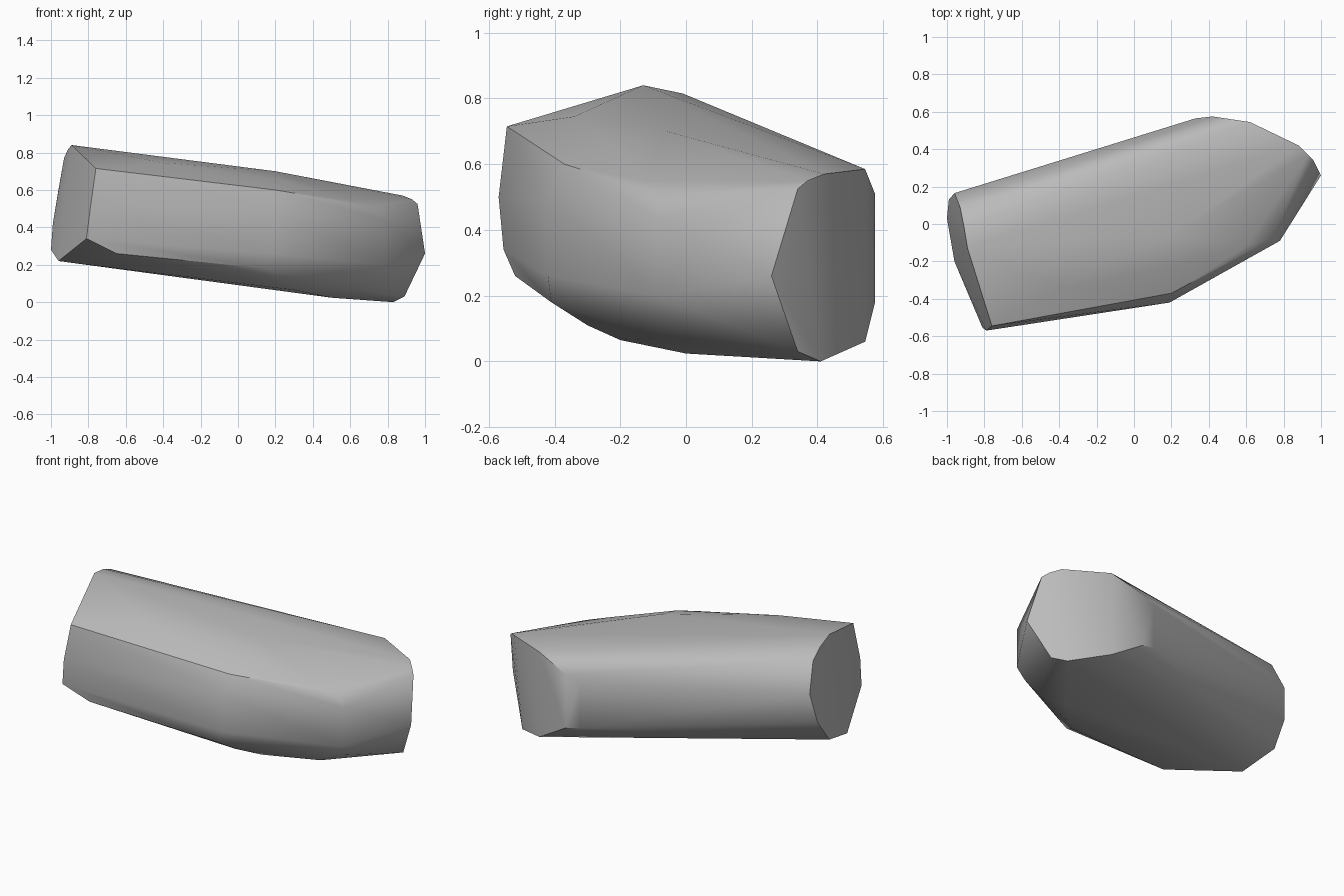
import bpy
import bmesh

# Remove the default cube only
default_cube = bpy.data.objects.get("Cube")
if default_cube:
    bpy.data.objects.remove(default_cube, do_unlink=True)


def make_material(name, color):
    mat = bpy.data.materials.new(name)
    mat.use_nodes = True
    mat.diffuse_color = color
    mat.node_tree.nodes["Principled BSDF"].inputs["Base Color"].default_value = color
    return mat


def hull_object(name, sections, material):
    """Wrap a tight convex skin around a series of cross-section profiles."""
    bm = bmesh.new()
    for profile in sections:
        for point in profile:
            bm.verts.new(point)
    result = bmesh.ops.convex_hull(bm, input=bm.verts[:], use_existing_faces=False)
    loose = [v for v in bm.verts if not v.link_faces]
    bmesh.ops.delete(bm, geom=loose, context="VERTS")
    bmesh.ops.dissolve_limit(bm, angle_limit=0.03, verts=bm.verts[:], edges=bm.edges[:])
    bmesh.ops.recalc_face_normals(bm, faces=bm.faces[:])
    mesh = bpy.data.meshes.new(name)
    bm.to_mesh(mesh)
    bm.free()
    mesh.materials.append(material)
    obj = bpy.data.objects.new(name, mesh)
    bpy.context.collection.objects.link(obj)
    return obj


# Raised, slanted end of the block
slanted_end = [
    (-.89, -.13, .84), (-.76, -.545, .715), (-.79, -.57, .5),
    (-.81, -.555, .34), (-.96, -.2, .22), (-1, .03, .28),
    (-.99, .13, .42), (-.96, .165, .6), (-.93, .09, .77), (-.91, -.01, .815),
]

# Shoulder just behind the slanted end
shoulder = [
    (-.4, -.34, .745), (-.4, -.47, .65), (-.65, -.52, .26), (-.4, -.4, .2),
]

# Bend in the middle of the front wall, from top to underside
middle_bend = [
    (.2, -.06, .7), (.22, -.22, .655), (.2, -.37, .6), (.19, -.42, .5),
    (.19, -.42, .26), (.15, -.41, .18), (.19, -.3, .11), (.3, -.2, .065),
    (.5, 0, .024),
]

# Lower front corner, next to the blunt tip
front_corner = [
    (.6, -.12, .55), (.74, -.08, .51), (.78, -.09, .44),
    (.78, -.09, .2), (.73, -.08, .13), (.62, -.08, .07),
]

# Blunt tip made of two upright facets
blunt_tip = [
    (1, .26, .26), (.96, .34, .525), (.93, .37, .55), (.88, .42, .57),
    (.89, .34, .03), (.83, .41, 0), (.62, .545, .585), (.62, .545, .06),
]

# Rounded rear edge
rear_edge = [
    (.42, .575, .51), (.42, .575, .18), (.33, .565, .48), (.33, .565, .2),
]

grey = make_material("warm grey", (.5, .5, .5, 1))
sections = (slanted_end, shoulder, middle_bend, front_corner, blunt_tip, rear_edge)
body = hull_object("faceted_block", sections, grey)

# Smooth the rounded sides and keep the end facets crisp
bpy.ops.object.select_all(action="DESELECT")
body.select_set(True)
bpy.context.view_layer.objects.active = body
bpy.ops.object.shade_smooth_by_angle(angle=.6)
